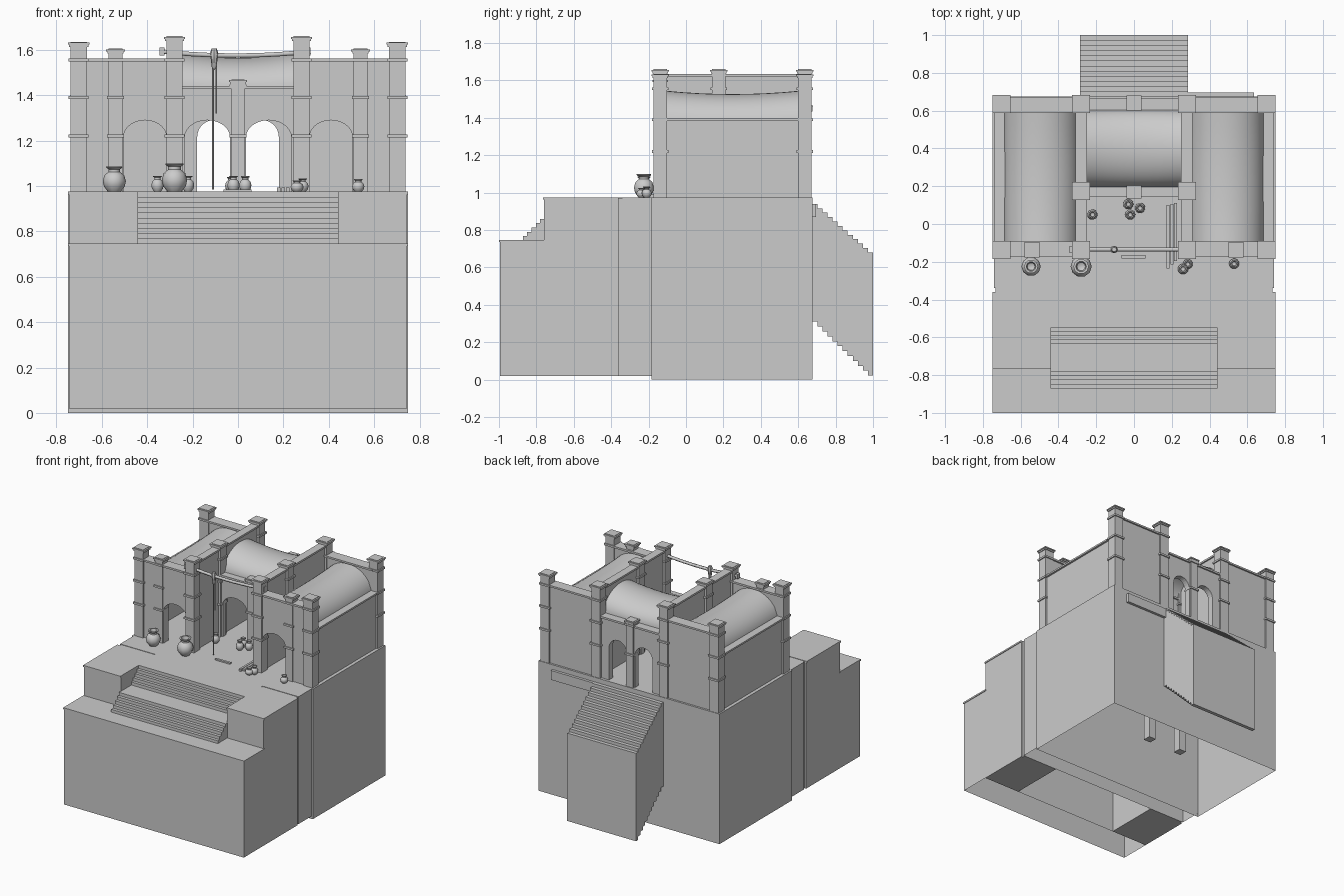
import bpy, bmesh, math

if "Cube" in bpy.data.objects:
    bpy.data.objects.remove(bpy.data.objects["Cube"])

def finish(name, bm, smooth=False):
    bmesh.ops.recalc_face_normals(bm, faces=bm.faces)
    me = bpy.data.meshes.new(name)
    bm.to_mesh(me)
    bm.free()
    ob = bpy.data.objects.new(name, me)
    bpy.context.collection.objects.link(ob)
    if smooth:
        bpy.ops.object.select_all(action='DESELECT')
        ob.select_set(True)
        bpy.context.view_layer.objects.active = ob
        bpy.ops.object.shade_smooth_by_angle(angle=math.radians(40))
    return ob

def add_box(bm, x0, x1, y0, y1, z0, z1, open_bottom=False):
    vs = bmesh.ops.create_cube(bm, size=1)['verts']
    for v in vs:
        v.co = (x1 if v.co.x > 0 else x0, y1 if v.co.y > 0 else y0, z1 if v.co.z > 0 else z0)
    if open_bottom:
        low = {v for v in vs if v.co.z == min(u.co.z for u in vs)}
        f = next(f for f in vs[0].link_faces[:] + [f for v in vs for f in v.link_faces] if set(f.verts) <= low)
        bmesh.ops.delete(bm, geom=[f], context='FACES_ONLY')

def boxes(name, *items, open_bottom=False):
    bm = bmesh.new()
    for b in items:
        add_box(bm, *b, open_bottom=open_bottom)
    return finish(name, bm)

def extrude(name, pts, vec):
    bm = bmesh.new()
    f = bm.faces.new([bm.verts.new(p) for p in pts])
    r = bmesh.ops.extrude_face_region(bm, geom=[f])
    for v in r['geom']:
        if isinstance(v, bmesh.types.BMVert):
            v.co.x += vec[0]; v.co.y += vec[1]; v.co.z += vec[2]
    return finish(name, bm)

F = 0.975  # floor level

# Hollow base, front ledge and terrace
boxes("main_base", (-.75, .75, -.185, .675, 0, F), open_bottom=True)
boxes("front_ledge", (-.745, .745, -.995, -.76, .02, .737), open_bottom=True)
boxes("ledge_lip", (-.75, .75, -1, -.755, .735, .747))
boxes("terrace", (-.74, .74, -.34, -.18, .02, F), open_bottom=True)
for s, n in ((-1, "left"), (1, "right")):
    boxes(n + "_parapet_block", (*sorted((s*.44, s*.745)), -.76, -.36, .02, F - .01))
    boxes(n + "_parapet_cap", (*sorted((s*.44, s*.75)), -.765, -.36, F - .012, F))
    boxes(n + "_joint", (*sorted((s*.44, s*.732)), -.36, -.34, .02, F - .003))

# Front stairs with a landing between two flights
rise = (F - .745) / 10
pts, z = [(-.872, .70), (-.872, .745)], .745
for i in range(10):
    y = -.872 + .023*i if i < 5 else -.635 + .0215*(i - 5)
    pts += [(y, z), (y, z + rise)] if i else [(y, z + rise)]
    z += rise
pts += [(-.335, F), (-.335, .70)]
extrude("front_stairs", [(-.443, y, z) for y, z in pts], (.886, 0, 0))

# Back stairs, stepped on both sides
n, dy = 12, .325 / 12
top, low = [], []
for i in range(n):
    y, y2 = .675 + dy*i, .675 + dy*(i + 1)
    zt, zb = .94 - i*.0236, .31 - i*.0262
    top += [(y, zt), (y2, zt)]
    low += [(y, zb), (y2, zb)]
extrude("back_stairs", [(-.285, y, z) for y, z in top + low[::-1]], (.57, 0, 0))
boxes("back_ledge", (.28, .635, .67, .695, .87, .94))

# Columns with bands and caps
def column(name, x, y, w, h, bands, z0=F):
    r, bm = w / 2, bmesh.new()
    add_box(bm, x - r, x + r, y - r, y + r, z0, h)
    for z in bands:
        q = r + .008
        add_box(bm, x - q, x + q, y - q, y + q, z - .007, z + .007)
    for q, a, b in ((r + .006, h - .022, h - .012), (r + .011, h - .012, h - .003), (r - .004, h - .003, h)):
        add_box(bm, x - q, x + q, y - q, y + q, a, b)
    finish(name, bm)

B = (1.22, 1.39, 1.556)
for s, n in ((-1, "left"), (1, "right")):
    for y, m in ((-.137, "front"), (.635, "back")):
        column(f"{n}_{m}_corner_column", s*.702, y, .072, 1.635, B)
        column(f"{n}_{m}_inner_column", s*.28, y, .072, 1.66, B)
    column(n + "_middle_column", s*.28, .175, .072, 1.66, B)
    column(n + "_arch_column", s*.54, -.137, .06, 1.605, B)
column("middle_arch_column", 0, .175, .058, 1.47, (1.22, 1.44))
column("back_arch_column", 0, .64, .058, 1.47, (1.22, 1.44))
boxes("foundation_legs", (-.03, .03, .145, .205, .2, F - .01), (-.31, -.25, .145, .205, .2, F - .01))

# Arched walls
def arched_wall(name, x0, x1, y0, y1, h, arches, spring=1.215, crown=1.29):
    p = [(x0, F)]
    for a, b in arches:
        p.append((a, F))
        c, r = (a + b)/2, (b - a)/2
        for i in range(15):
            t = math.pi * (1 - i/14)
            p.append((c + r*math.cos(t), spring + (crown - spring)*math.sin(t)))
        p.append((b, F))
    p += [(x1, F), (x1, h), (x0, h)]
    extrude(name, [(x, y0, z) for x, z in p], (0, y1 - y0, 0))
    boxes(name + "_cap", (x0, x1, y0 - .012, y1 + .012, h - .008, h + .006))

arched_wall("left_front_wall", -.70, -.28, -.16, -.105, 1.557, [(-.505, -.315)])
arched_wall("right_front_wall", .28, .70, -.16, -.105, 1.557, [(.315, .505)])
arched_wall("middle_wall", -.28, .28, .155, .195, 1.435, [(-.235, -.035), (.035, .235)])
arched_wall("back_arch_wall", -.28, .28, .61, .655, 1.435, [(-.18, -.035), (.035, .18)])
for s, n in ((-1, "left"), (1, "right")):
    xs = lambda a, b: sorted((s*a, s*b))
    boxes(n + "_back_wall", (*xs(.28, .70), .605, .66, F, 1.557), (*xs(.28, .70), .59, .672, 1.55, 1.563))
    boxes(n + "_outer_wall", (*xs(.685, .725), -.137, .635, F, 1.39), (*xs(.672, .74), -.137, .635, 1.385, 1.398))
    boxes(n + "_inner_wall", (*xs(.26, .30), -.137, .635, F, 1.625), (*xs(.25, .31), -.137, .635, 1.62, 1.634))

# Barrel roofs, sagging slightly along their length
def barrel(name, c, half, a0, a1, z0, h, sag, along_x=False):
    bm, rows = bmesh.new(), []
    for j in range(9):
        u = j / 8
        row = []
        for i in range(21):
            t = math.pi * i / 20
            w, a = c + half*math.cos(t), a0 + (a1 - a0)*u
            z = z0 + (h - sag*4*u*(1 - u))*math.sin(t)
            row.append(bm.verts.new((a, w, z) if along_x else (w, a, z)))
        rows.append(row)
    for p, q in zip(rows, rows[1:]):
        for i in range(20):
            bm.faces.new((p[i], p[i+1], q[i+1], q[i]))
    ob = finish(name, bm, True)
    if sum(f.normal.z for f in ob.data.polygons) < 0:
        ob.data.flip_normals()

barrel("left_roof", -.49, .20, -.11, .61, 1.36, .185, .018)
barrel("right_roof", .49, .20, -.11, .61, 1.36, .185, .018)
barrel("center_roof", .40, .205, -.265, .265, 1.43, .16, .025, True)

# Sagging pole with hanging lamp
def tube(name, pts, r):
    cu = bpy.data.curves.new(name, 'CURVE')
    cu.dimensions = '3D'
    cu.bevel_depth, cu.bevel_resolution, cu.use_fill_caps = r, 1, True
    sp = cu.splines.new('POLY')
    sp.points.add(len(pts) - 1)
    for p, c in zip(sp.points, pts):
        p.co = (*c, 1)
    bpy.context.collection.objects.link(bpy.data.objects.new(name, cu))

tube("pole", [(-.34 + .066*i, -.135, 1.575 + .018*((i - 5)/5)**2) for i in range(11)], .011)
boxes("pole_ends", (-.345, -.325, -.15, -.12, 1.575, 1.61), (.3, .32, -.15, -.12, 1.575, 1.61))
tube("hanging_rope", [(-.11, -.135, 1.58), (-.11, -.135, .985)], .004)
tube("short_rope", [(-.096, -.135, 1.58), (-.096, -.135, 1.32)], .004)

# Lathed pots and lamp
def lathe(name, x, y, z, prof, seg=14):
    bm = bmesh.new()
    vs = [bm.verts.new((r, 0, h)) for r, h in prof]
    es = [bm.edges.new(e) for e in zip(vs, vs[1:])]
    bmesh.ops.spin(bm, geom=vs + es, axis=(0, 0, 1), cent=(0, 0, 0), angle=2*math.pi, steps=seg)
    bmesh.ops.remove_doubles(bm, verts=bm.verts, dist=1e-5)
    finish(name, bm, True).location = (x, y, z)

lathe("pole_knot", -.105, -.135, 1.56, [(0, -.05), (.01, -.04), (.015, 0), (.02, .02), (.012, .045), (0, .045)], 8)
shape = [(0, 0), (.55, 0), (.9, .2), (1, .42), (.85, .65), (.5, .78), (.5, .88), (.72, .95), (.72, 1), (.5, 1), (.4, .8), (0, .7)]
pots = [(-.545, -.225, .051, .112), (-.28, -.225, .056, .125), (.53, -.21, .027, .055),
        (.26, -.238, .028, .05), (.285, -.212, .026, .058), (-.22, .05, .027, .07), (-.03, .105, .027, .065),
        (-.02, .05, .027, .07), (.032, .085, .027, .068), (-.355, .1, .027, .07)]
for i, (x, y, r, h) in enumerate(pots):
    lathe(f"pot_{i+1}", x, y, F, [(r*a, h*b) for a, b in shape], 10 if r > .04 else 14)

# Planks lying by the right inner wall
boxes("planks", *[(.172 + .02*i, .188 + .02*i, -.235 + .02*i, .10 + .005*i, F, F + .018) for i in range(3)])
boxes("door_mat", (-.065, .06, -.182, -.165, F, F + .01))
